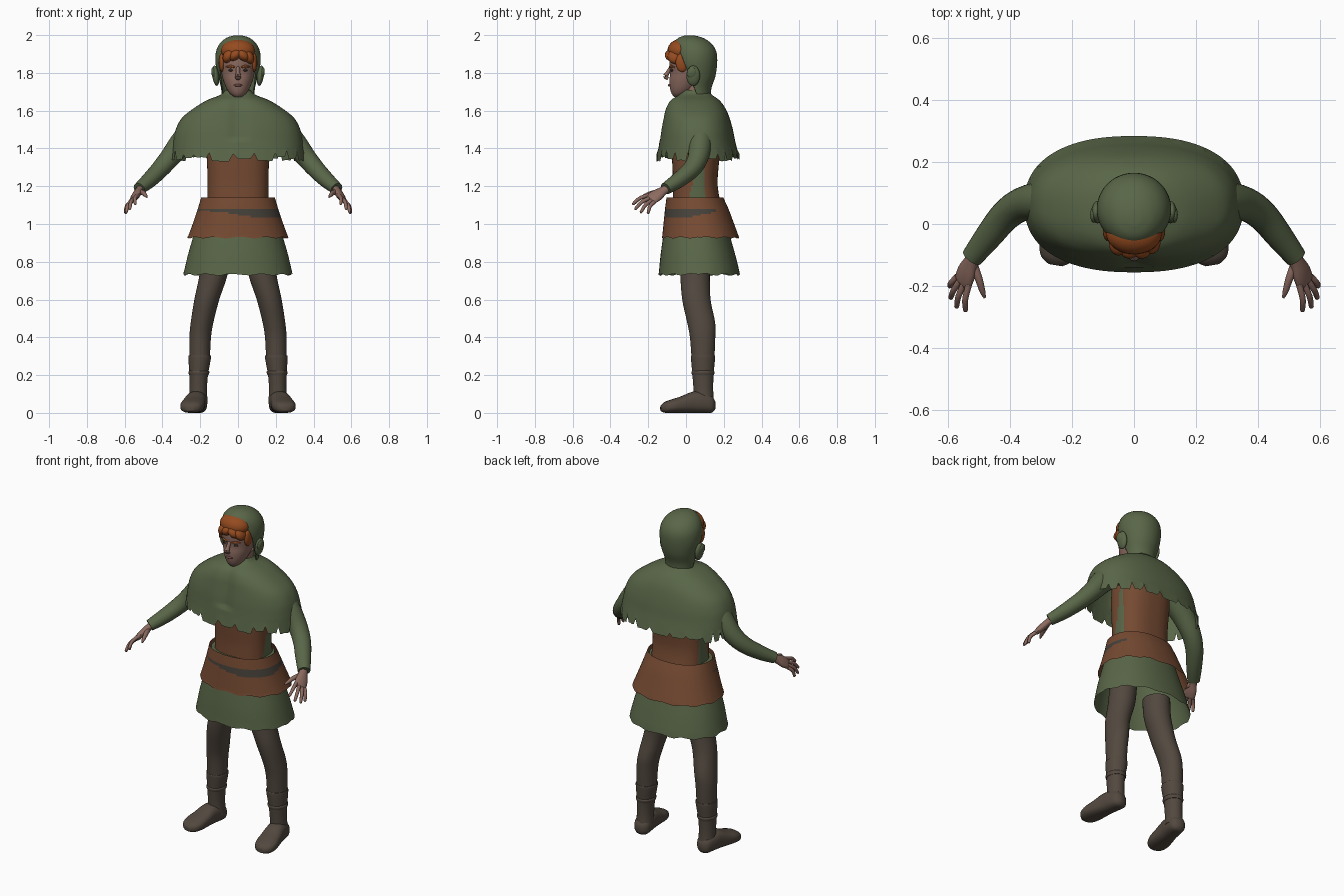
import bpy, bmesh, math, random
from mathutils import Vector, Matrix

random.seed(4)
if "Cube" in bpy.data.objects:
    bpy.data.objects.remove(bpy.data.objects["Cube"])


def material(name, r, g, b):
    m = bpy.data.materials.new(name)
    m.use_nodes = True
    m.diffuse_color = (r, g, b, 1)
    bsdf = m.node_tree.nodes["Principled BSDF"]
    bsdf.inputs["Base Color"].default_value = (r, g, b, 1)
    bsdf.inputs["Roughness"].default_value = 0.8
    return m


GREEN = material("moss green cloth", 0.10, 0.133, 0.064)
BROWN = material("brown leather", 0.18, 0.069, 0.032)
DARK = material("dark brown wool", 0.085, 0.066, 0.05)
BAND = material("dark belt", 0.06, 0.052, 0.042)
SKIN = material("skin", 0.26, 0.145, 0.115)
LIP = material("lips", 0.17, 0.075, 0.062)
HAIR = material("orange hair", 0.30, 0.07, 0.014)
EYE = material("dark eyes", 0.03, 0.022, 0.018)


def finish(bm, name, mats, rule=None):
    bmesh.ops.recalc_face_normals(bm, faces=bm.faces)
    if rule:
        for f in bm.faces:
            f.material_index = rule(f.calc_center_median())
    me = bpy.data.meshes.new(name)
    bm.to_mesh(me)
    bm.free()
    for m in mats:
        me.materials.append(m)
    me.shade_smooth()
    me.set_sharp_from_angle(angle=math.radians(50))
    ob = bpy.data.objects.new(name, me)
    bpy.context.collection.objects.link(ob)
    return ob


def pair(ob):
    """Name the part left and add its mirrored right twin."""
    base = ob.name
    ob.name = "left_" + base
    me = ob.data.copy()
    me.transform(Matrix.Scale(-1, 4, (1, 0, 0)))
    me.flip_normals()
    bpy.context.collection.objects.link(bpy.data.objects.new("right_" + base, me))


def smooth_rows(rows, k):
    """Catmull-Rom interpolation between profile rows."""
    out = []
    for i in range(len(rows) - 1):
        a, b, c, d = (rows[max(0, min(len(rows) - 1, i + j))] for j in (-1, 0, 1, 2))
        for s in range(k):
            t = s / k
            out.append(tuple(
                q + 0.5 * t * (r - p + t * (2 * p - 5 * q + 4 * r - u + t * (3 * (q - r) + u - p)))
                for p, q, r, u in zip(a, b, c, d)))
    return out + [rows[-1]]


def skin_rings(bm, rings, cap_start, cap_end):
    loops = [[bm.verts.new(p) for p in ring] for ring in rings]
    n = len(loops[0])
    for a, b in zip(loops, loops[1:]):
        for i in range(n):
            bm.faces.new((a[i], a[(i + 1) % n], b[(i + 1) % n], b[i]))
    if cap_start:
        bm.faces.new(loops[0])
    if cap_end:
        bm.faces.new(loops[-1])


def loft(rows, n=48, power=2.0, k=4, caps=(True, True), hem=None, hem_row=None):
    """Stack rounded sections; each row is z, x, y, half width, half depth."""
    rows = smooth_rows(rows, k)
    if hem_row:
        rows.append(hem_row)
    rings = []
    for z, cx, cy, rx, ry in rows:
        ring = []
        for i in range(n):
            a = 2 * math.pi * i / n
            c, s = math.cos(a), math.sin(a)
            ring.append(Vector((cx + rx * math.copysign(abs(c) ** (2 / power), c),
                                cy + ry * math.copysign(abs(s) ** (2 / power), s), z)))
        rings.append(ring)
    if hem:
        for i, p in enumerate(rings[-1]):
            p.z += hem(i)
    bm = bmesh.new()
    skin_rings(bm, rings, *caps)
    return bm


def tube(rows, side=(0, 0, 1), n=14, k=4):
    """Sweep along a path; each row is x, y, z, radius along side, other radius."""
    rows = smooth_rows(rows, k)
    pts = [Vector(r[:3]) for r in rows]
    rings = []
    for i, p in enumerate(pts):
        t = (pts[min(i + 1, len(pts) - 1)] - pts[max(i - 1, 0)]).normalized()
        a = Vector(side)
        a = (a - t * a.dot(t)).normalized()
        b = t.cross(a)
        rings.append([p + a * rows[i][3] * math.cos(w) + b * rows[i][4] * math.sin(w)
                      for w in (2 * math.pi * j / n for j in range(n))])
    bm = bmesh.new()
    skin_rings(bm, rings, True, True)
    return bm


def ball(bm, centre, radii, tilt=0.0):
    m = Matrix.Translation(centre) @ Matrix.Rotation(tilt, 4, 'Y') @ Matrix.Diagonal((*radii, 1))
    bmesh.ops.create_uvsphere(bm, u_segments=24, v_segments=14, radius=1, matrix=m)


# Head and face
finish(loft([(1.672, 0, -.04, .018, .022), (1.69, 0, -.03, .042, .046), (1.72, 0, -.015, .062, .07),
             (1.76, 0, 0, .078, .088), (1.80, 0, .01, .088, .094), (1.85, 0, .018, .098, .106),
             (1.90, 0, .025, .1, .106), (1.95, 0, .035, .082, .085), (1.975, 0, .035, .05, .05)]),
       "head", [SKIN])
finish(loft([(1.6, 0, .045, .06, .06), (1.74, 0, .045, .06, .06)]), "neck", [SKIN])
finish(tube([(0, -.08, 1.828, .01, .01), (0, -.098, 1.80, .011, .011), (0, -.108, 1.782, .013, .017),
             (0, -.095, 1.768, .008, .012)]), "nose", [SKIN])
finish(tube([(-.027, -.076, 1.733, .003, .003), (0, -.089, 1.735, .007, .007),
             (.027, -.076, 1.733, .003, .003)]), "mouth", [LIP])
bm = bmesh.new()
ball(bm, (.036, -.073, 1.815), (.015, .009, .008))
pair(finish(bm, "eye", [EYE]))
pair(finish(tube([(.016, -.086, 1.829, .004, .004), (.04, -.081, 1.836, .006, .005),
                  (.064, -.062, 1.83, .003, .003)]), "eyebrow", [HAIR]))

# Swept fringe built from overlapping locks
bm = bmesh.new()
ball(bm, (0, -.03, 1.918), (.09, .068, .06))
for x, y, z, tilt in ((-.05, -.06, 1.89, .5), (-.015, -.07, 1.895, .9), (.025, -.07, 1.893, -.9),
                      (.055, -.055, 1.885, -.5)):
    ball(bm, (x, y, z), (.028, .042, .04), tilt)
for x in (-.085, .085):
    ball(bm, (x, -.02, 1.855), (.016, .035, .05))
finish(bm, "hair", [HAIR])

# Hood, cut open by a slanted plane around the face
bm = loft([(1.66, 0, .05, .085, .08), (1.72, 0, .055, .09, .08), (1.78, 0, .06, .104, .095),
           (1.85, 0, .05, .119, .115), (1.91, 0, .045, .117, .116), (1.955, 0, .035, .097, .1),
           (1.985, 0, .025, .062, .066), (1.998, 0, .02, .022, .025)], caps=(False, True))
bmesh.ops.bisect_plane(bm, geom=bm.verts[:] + bm.edges[:] + bm.faces[:], plane_co=(0, -.06, 1.98),
                       plane_no=(0, -.93, -.37), clear_outer=True)
hood = finish(bm, "hood", [GREEN])
rim = hood.modifiers.new("thickness", 'SOLIDIFY')
rim.thickness = .006
bm = bmesh.new()
ball(bm, (.118, .038, 1.785), (.018, .036, .054), .12)
ball(bm, (.13, .03, 1.8), (.011, .026, .03), .12)
pair(finish(bm, "hood_ear", [GREEN]))

# Shoulder cape with a torn hem
tabs = []
while len(tabs) < 132:
    low = random.uniform(-.006, .018)
    tabs += [low + random.uniform(0, .006) for _ in range(random.randint(3, 6))]
    tabs += [random.uniform(.03, .055)]
bm = loft([(1.71, 0, .05, .068, .072), (1.685, 0, .046, .09, .09), (1.655, 0, .045, .165, .132),
           (1.61, 0, .05, .238, .16), (1.56, 0, .055, .298, .176), (1.50, 0, .058, .33, .19),
           (1.44, 0, .06, .343, .2), (1.40, 0, .062, .348, .208)], n=132, power=2.35,
          caps=(False, False), hem=lambda i: tabs[i], hem_row=(1.335, 0, .064, .354, .22))
for v in bm.verts:  # soft fold down the chest
    if v.co.y < 0 and v.co.z > 1.45:
        v.co.y += .014 * math.exp(-(v.co.x / .04) ** 2)
finish(bm, "shoulder_cape", [GREEN])

# Vest with a tapering gap that shows the tunic at each side


def vest_rule(c):
    width = .042 - .12 * (c.z - 1.14)
    return int(abs(c.x) > .08 and abs(c.y - .06 - .1 * (c.z - 1.14)) < max(width, .012))


finish(loft([(1.10, 0, .057, .163, .128), (1.2, 0, .05, .161, .118), (1.3, 0, .05, .163, .122),
             (1.42, 0, .055, .167, .13), (1.55, 0, .055, .16, .12)], n=96, power=2.5),
       "vest", [BROWN, GREEN], vest_rule)

# Tunic skirt, open below
finish(loft([(1.125, 0, .048, .185, .14), (1.04, 0, .052, .205, .155), (.94, 0, .056, .235, .176),
             (.84, 0, .063, .264, .197), (.76, 0, .069, .283, .211)], n=72, power=2.2,
            caps=(True, False), hem=lambda i: .005 * math.sin(i * 1.1) + random.uniform(0, .004),
            hem_row=(.73, 0, .07, .289, .215)), "tunic_skirt", [GREEN])

# Leather waist guard with a dark belt across its front


def belt_rule(c):
    bottom = 1.05 - .018 * math.sin(c.x * 9) + max(0, c.y) * .2
    return int(bottom < c.z < 1.082 and c.y < .16)


finish(loft([(1.14, 0, .047, .195, .15), (1.08, 0, .057, .213, .168), (1.0, 0, .068, .24, .187),
             (.94, 0, .076, .262, .201)], n=96, power=2.2, k=9, caps=(False, False),
            hem=lambda i: .004 * math.sin(i * .8), hem_row=(.928, 0, .077, .267, .204)),
       "waist_guard", [BROWN, BAND], belt_rule)

# Legs and boots
pair(finish(loft([(.84, .12, .05, .075, .08), (.73, .13, .048, .074, .078), (.6, .165, .055, .066, .075),
                  (.48, .19, .08, .06, .074), (.4, .2, .088, .057, .067), (.28, .203, .09, .054, .06)],
                 n=32), "leg", [DARK]))
pair(finish(loft([(.305, .203, .09, .059, .063), (.29, .203, .09, .06, .064), (.2, .208, .09, .049, .056),
                  (.12, .21, .092, .046, .052), (.05, .21, .095, .05, .054)], n=32), "boot_shaft", [DARK]))
pair(finish(loft([(.225, .207, .09, .05, .056), (.215, .207, .09, .056, .061),
                  (.2, .208, .09, .051, .058)], n=32), "boot_strap", [DARK]))
bm = loft([(0, 0, .04, .02, .022), (.02, 0, .046, .044, .046), (.07, 0, .055, .053, .055),
           (.12, 0, .056, .055, .056), (.18, 0, .044, .061, .044), (.23, 0, .036, .063, .036),
           (.27, 0, .029, .05, .028), (.29, 0, .024, .022, .014)], n=32, power=2.5)
ahead = Vector((.17, -1, 0)).normalized()
up = Vector((0, 0, 1))
side = up.cross(ahead)
bm.transform(Matrix.Translation((.205, .153, 0)) @ Matrix((side, up, ahead)).transposed().to_4x4())
pair(finish(bm, "boot_foot", [DARK]))

# Sleeves and hands
pair(finish(tube([(.2, .075, 1.53, .07, .07), (.29, .075, 1.44, .064, .064), (.36, .064, 1.352, .054, .055),
                  (.415, .027, 1.288, .047, .05), (.47, -.04, 1.232, .041, .044),
                  (.523, -.108, 1.187, .032, .035)], n=24), "sleeve", [GREEN]))
across = Vector((.045, .03, -.045))
pair(finish(tube([(.51, -.085, 1.197, .023, .02), (.525, -.12, 1.176, .026, .02),
                  (.54, -.155, 1.152, .037, .02), (.552, -.186, 1.132, .037, .015),
                  (.555, -.193, 1.127, .025, .008)], side=across), "palm", [SKIN]))
knuckle = Vector((.552, -.182, 1.134))
tips = (("index", -.42, (.545, -.284, 1.105)), ("middle", -.13, (.575, -.272, 1.078)),
        ("ring", .15, (.594, -.242, 1.06)), ("little", .42, (.597, -.203, 1.056)))
for name, f, tip in tips:
    a, b = knuckle + across * f, Vector(tip)
    mid = a.lerp(b, .5) + Vector((.006, -.004, .008))
    pair(finish(tube([(*a, .011, .011), (*mid, .01, .01), (*a.lerp(b, .92), .008, .008),
                      (*b, .003, .003)], n=10), name + "_finger", [SKIN]))
pair(finish(tube([(.52, -.13, 1.17, .016, .016), (.502, -.175, 1.165, .013, .013),
                  (.49, -.215, 1.152, .01, .01), (.482, -.238, 1.142, .004, .004)], n=10), "thumb", [SKIN]))
